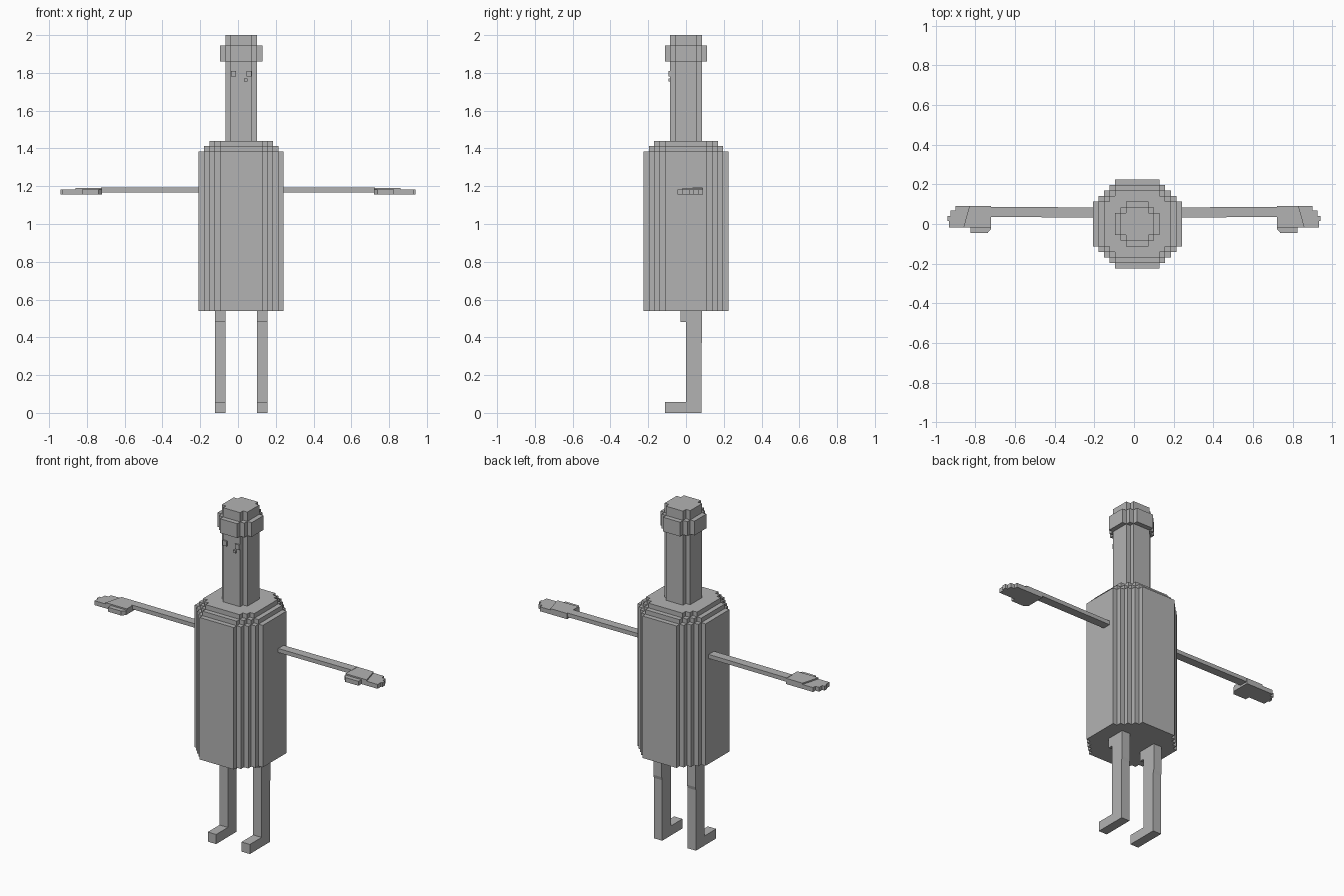
import bpy, bmesh

if "Cube" in bpy.data.objects:
    bpy.data.objects.remove(bpy.data.objects["Cube"])

U = 0.0281      # block size
CX = 0.017      # centre line of body, head and legs

grey = bpy.data.materials.new("plain grey")
grey.diffuse_color = (0.45, 0.45, 0.45, 1)
grey.use_nodes = True
grey.node_tree.nodes["Principled BSDF"].inputs["Base Color"].default_value = grey.diffuse_color


def prism(name, pts, lo, hi, axis="z"):
    """Extrude a 2D outline: (x, y) along z, or (y, z) along x."""
    place = (lambda a, b, c: (a, b, c)) if axis == "z" else (lambda a, b, c: (c, a, b))
    bm = bmesh.new()
    bottom = [bm.verts.new(place(a, b, lo)) for a, b in pts]
    top = [bm.verts.new(place(a, b, hi)) for a, b in pts]
    bm.faces.new(bottom)
    bm.faces.new(top)
    n = len(pts)
    for i in range(n):
        j = (i + 1) % n
        bm.faces.new((bottom[i], bottom[j], top[j], top[i]))
    bmesh.ops.recalc_face_normals(bm, faces=bm.faces)
    mesh = bpy.data.meshes.new(name)
    bm.to_mesh(mesh)
    bm.free()
    mesh.materials.append(grey)
    obj = bpy.data.objects.new(name, mesh)
    bpy.context.collection.objects.link(obj)
    return obj


def rect(a0, a1, b0, b1):
    return [(a0, b0), (a1, b0), (a1, b1), (a0, b1)]


def stepped_round(radius, flat):
    """Blocky circle outline: flat sides joined by one-block stairs."""
    quarter = [(radius, flat)]
    x, y = radius, flat
    while x > flat:
        x -= 1
        quarter.append((x, y))
        y += 1
        quarter.append((x, y))
    pts = []
    for sx, sy in ((1, 1), (-1, 1), (-1, -1), (1, -1)):
        part = [(CX + sx * a * U, sy * b * U) for a, b in quarter]
        pts += part if sx * sy > 0 else part[::-1]
    return pts


# Body with two shoulder steps
prism("body", stepped_round(8, 4), 0.54, 1.385)
prism("shoulder_lower", stepped_round(7, 4), 1.385, 1.412)
prism("shoulder_upper", stepped_round(6, 4), 1.412, 1.44)

# Head and cap band
prism("head", stepped_round(3, 2), 1.44, 2.0)
prism("head_band", stepped_round(4, 2), 1.86, 1.945)

# Small raised face details
for name, x0, x1, z0, z1 in (("eye_left", -0.037, -0.01, 1.78, 1.81),
                             ("eye_right", 0.045, 0.072, 1.78, 1.81),
                             ("mouth", 0.032, 0.05, 1.755, 1.77)):
    prism(name, rect(-0.093, -0.084, z0, z1), x0, x1, "x")

# Legs with hip block and foot
leg = [(-0.11, 0), (0.081, 0), (0.081, 0.36), (0.086, 0.38), (0.086, 0.54),
       (-0.028, 0.54), (-0.028, 0.482), (0, 0.482), (0, 0.057), (-0.11, 0.057)]
prism("leg_left", leg, -0.122, -0.067, "x")
prism("leg_right", leg, 0.10, 0.155, "x")

# Arms and hands, mirrored left and right
arm = [(0.19, 0.033), (0.725, 0.035), (0.725, 0.087), (0.19, 0.083)]
palm = [(0.72, -0.018), (0.86, -0.018), (0.83, 0.09), (0.72, 0.09)]
fingers = [(0.86, -0.018), (0.932, -0.018), (0.932, 0.015), (0.94, 0.015), (0.94, 0.04),
           (0.925, 0.04), (0.925, 0.068), (0.9, 0.068), (0.9, 0.09), (0.83, 0.09)]
thumb = [(0.72, -0.025), (0.738, -0.045), (0.825, -0.045), (0.825, -0.018), (0.72, -0.018)]
for side, s in (("left", -1), ("right", 1)):
    for part, pts, lo, hi in (("arm", arm, 1.168, 1.192), ("palm", palm, 1.156, 1.19),
                              ("fingers", fingers, 1.156, 1.182), ("thumb", thumb, 1.156, 1.182)):
        prism(part + "_" + side, [(s * x, y) for x, y in pts], lo, hi)
